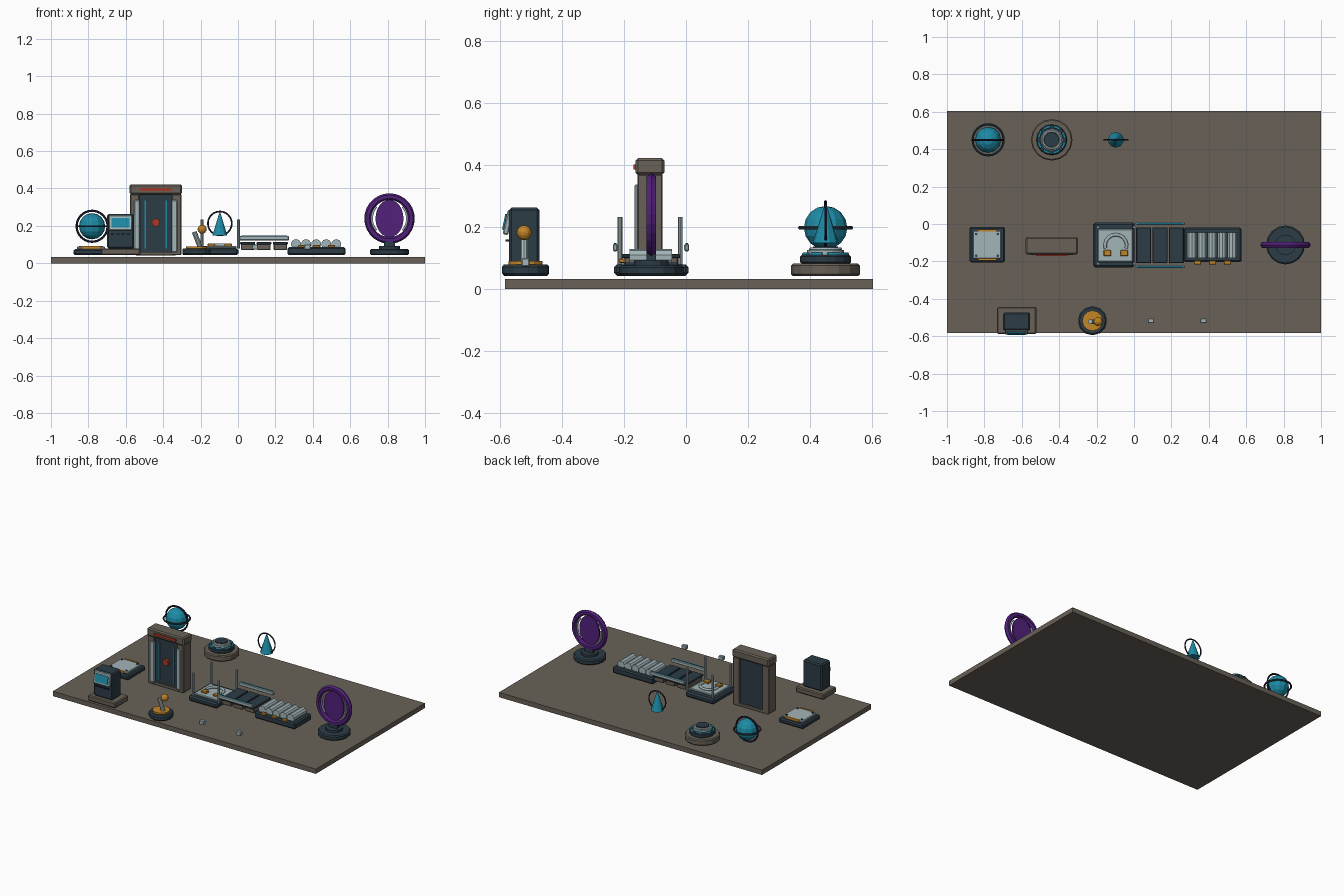
import bpy, math
from mathutils import Vector

if "Cube" in bpy.data.objects:
    bpy.data.objects.remove(bpy.data.objects["Cube"])

COL = {"stone": (.14, .12, .095), "dark": (.025, .045, .06), "light": (.36, .46, .48),
       "teal": (.012, .26, .38), "purple": (.085, .015, .2), "gold": (.55, .24, .02),
       "red": (.38, .04, .02), "navy": (.02, .015, .05)}
MATS = {}
for key, c in COL.items():
    MATS[key] = bpy.data.materials.new(key)
    MATS[key].diffuse_color = (*c, 1)


def finish(name, mat, bevel=0):
    o = bpy.context.object
    o.name = name
    o.data.materials.append(MATS[mat])
    if bevel:
        m = o.modifiers.new("bevel", "BEVEL")
        m.width, m.segments = bevel, 1
    return o


def box(name, mat, x, y, z, bevel=0, rot=(0, 0, 0)):
    """Box given as (min, max) ranges."""
    r = (x, y, z)
    bpy.ops.mesh.primitive_cube_add(size=1, location=[(a + b) / 2 for a, b in r], rotation=rot)
    o = bpy.context.object
    o.scale = [b - a for a, b in r]
    bpy.ops.object.transform_apply(location=False, rotation=False, scale=True)
    return finish(name, mat, bevel)


def disc(name, mat, x, y, z0, z1, r, n=12, r2=None, bevel=0):
    bpy.ops.mesh.primitive_cone_add(vertices=n, radius1=r, radius2=r if r2 is None else r2,
                                    depth=z1 - z0, location=(x, y, (z0 + z1) / 2))
    return finish(name, mat, bevel)


def rod(name, mat, a, b, r, n=10):
    a, b = Vector(a), Vector(b)
    d = b - a
    bpy.ops.mesh.primitive_cylinder_add(vertices=n, radius=r, depth=d.length, location=(a + b) / 2,
                                        rotation=d.to_track_quat('Z', 'Y').to_euler())
    return finish(name, mat)


def ring(name, mat, loc, R, r, upright=False, n=24, m=6):
    bpy.ops.mesh.primitive_torus_add(location=loc, major_radius=R, minor_radius=r, major_segments=n,
                                     minor_segments=m, rotation=(math.pi / 2 if upright else 0, 0, 0))
    return finish(name, mat)


def ball(name, mat, loc, r, n=12, rings=8):
    bpy.ops.mesh.primitive_uv_sphere_add(segments=n, ring_count=rings, radius=r, location=loc)
    return finish(name, mat)


def arc(name, mat, loc, R, r, a0, a1, upright=False):
    """Bent tube along part of a circle."""
    cu = bpy.data.curves.new(name, "CURVE")
    cu.dimensions = "3D"
    cu.bevel_depth, cu.bevel_resolution, cu.use_fill_caps = r, 1, True
    sp = cu.splines.new("POLY")
    sp.points.add(10)
    for i, p in enumerate(sp.points):
        a = math.radians(a0 + (a1 - a0) * i / 10)
        c, s = R * math.cos(a), R * math.sin(a)
        p.co = (c, 0, s, 1) if upright else (c, s, 0, 1)
    o = bpy.data.objects.new(name, cu)
    o.location = loc
    bpy.context.collection.objects.link(o)
    cu.materials.append(MATS[mat])


# floor slab
box("floor_slab", "stone", (-1, 1), (-.583, .603), (0, .033))

# globe with two orbit rings
ball("globe", "teal", (-.78, .45, .198), .07)
ring("globe_upright_ring", "navy", (-.78, .45, .198), .083, .006, True)
ring("globe_flat_ring", "dark", (-.78, .45, .198), .083, .006)

# round pedestal
px, py = -.44, .45
disc("pedestal_base", "stone", px, py, .042, .082, .111, 16, bevel=.006)
disc("pedestal_step", "dark", px, py, .082, .11, .082, 16, bevel=.005)
disc("pedestal_plate", "light", px, py, .11, .126, .06, 16)
ring("pedestal_light_ring", "light", (px, py, .128), .047, .007)
disc("pedestal_cap", "dark", px, py, .126, .138, .04, 16)
for i in range(8):
    arc(f"pedestal_glow_{i}", "teal", (px, py, .112), .07, .007, i * 45 + 6, i * 45 + 36)

# hovering cone in a ring
disc("hover_cone", "teal", -.097, .45, .148, .28, .042, 10, 0)
ring("hover_ring", "navy", (-.097, .45, .213), .064, .0045, True)

# floor pad
box("pad_base", "dark", (-.88, -.69), (-.205, -.015), (.043, .075), .008)
box("pad_plate", "light", (-.862, -.71), (-.187, -.036), (.075, .089), .004)
for s in (-1, 1):
    box("pad_edge", "gold", (-.835, -.735), (-.112 + s * .077 - .005, -.112 + s * .077 + .005), (.077, .092))
    for t in (-1, 1):
        disc("pad_bolt", "dark", -.786 + s * .058, -.112 + t * .058, .088, .093, .007, 8)

# doorway
box("door_panel", "dark", (-.535, -.345), (-.145, -.085), (.045, .375), .004)
box("door_lintel", "stone", (-.58, -.3), (-.163, -.07), (.368, .422), .008)
box("door_sill", "stone", (-.57, -.31), (-.155, -.075), (.043, .06))
for s in (-1, 1):
    x = -.44 + s * .112
    box("door_pillar", "stone", (x - .025, x + .025), (-.157, -.075), (.043, .37), .004)
    x = -.44 + s * .1
    box("door_rail", "light", (x - .016, x + .016), (-.166, -.15), (.06, .337), .004)
    x = -.44 + s * .056
    box("door_glow_strip", "teal", (x - .004, x + .004), (-.151, -.14), (.08, .335))
box("door_red_bar", "red", (-.525, -.355), (-.17, -.155), (.386, .402))
rod("door_button", "red", (-.44, -.162, .218), (-.44, -.14, .218), .022, 12)

# console terminal
box("console_base", "stone", (-.733, -.522), (-.588, -.444), (.043, .08), .006)
box("console_body", "dark", (-.7, -.556), (-.57, -.473), (.08, .263), .008)
tilt = (math.radians(-12), 0, 0)
box("console_screen_frame", "light", (-.69, -.566), (-.583, -.565), (.175, .255), .004, tilt)
box("console_screen", "teal", (-.676, -.58), (-.588, -.573), (.19, .242), 0, tilt)
for i in range(4):
    x = -.67 + i * .028
    box("console_key", "navy", (x - .008, x + .008), (-.582, -.565), (.153, .16))

# lever
disc("lever_base", "dark", -.222, -.517, .043, .08, .078, 12, bevel=.008)
disc("lever_collar", "gold", -.222, -.517, .08, .091, .055, 12)
rod("lever_stick", "light", (-.202, -.522, .085), (-.234, -.522, .168), .013)
ball("lever_knob", "gold", (-.192, -.522, .182), .024)

# two small floating blocks
for x in (.091, .371):
    box("float_block", "light", (x - .017, x + .017), (-.53, -.504), (.073, .1), .003)

# loading platform with four posts
box("platform_base", "dark", (-.218, .002), (-.232, .008), (.043, .08), .01)
box("platform_plate", "light", (-.193, -.008), (-.203, -.027), (.08, .092), .004)
arc("platform_arch", "light", (-.097, -.115, .098), .058, .009, -15, 195)
for s in (-1, 1):
    x = -.097 + s * .045
    box("platform_pad", "gold", (x - .02, x + .02), (-.172, -.14), (.09, .105), .003)
for x in (-.192, .002):
    for y in (-.213, -.018):
        rod("guard_post", "light", (x, y, .08), (x, y, .233), .0075, 8)

# slatted conveyor with side rails
for i in range(3):
    x = .052 + i * .087
    box("slat_block", "stone", (x - .036, x + .036), (-.2, -.025), (.07, .105), .004)
    box("slat_top", "dark", (x - .04, x + .04), (-.208, -.018), (.1, .113), .003)
for y in (-.228, .002):
    box("conveyor_rail", "light", (.008, .272), (y - .008, y + .008), (.122, .146), .004)
    box("conveyor_rail_strip", "teal", (.02, .262), (y - .004, y + .004), (.144, .149))

# roller bed
box("roller_base", "dark", (.265, .575), (-.203, -.02), (.043, .086), .008)
for i in range(5):
    x = .31 + i * .054
    rod("roller", "light", (x, -.182, .102), (x, -.045, .102), .027, 10)
for x in (.34, .42, .5):
    box("roller_clip", "gold", (x - .018, x + .018), (-.217, -.195), (.085, .098), .002)

# portal
gx, gy, gz = .81, -.112, .239
disc("portal_base", "dark", gx, gy, .043, .077, .104, 16, bevel=.007)
disc("portal_foot", "dark", gx, gy, .077, .092, .055, 12)
box("portal_stem", "dark", (gx - .03, gx + .03), (gy - .015, gy + .015), (.09, .115))
ring("portal_ring", "purple", (gx, gy, gz), .117, .018, True, 28, 6)
d = disc("portal_surface", "purple", gx, gy, gz - .006, gz + .006, 1, 24)
d.scale = (.075, .1, 1)
d.rotation_euler = (math.pi / 2, 0, 0)
for a in (0, 180):
    arc("portal_glow", "light", (gx, gy, gz), .094, .006, a - 42, a + 42, True)

for m in bpy.data.materials:
    if m.users and not m.is_grease_pencil:
        m.use_nodes = True
        m.node_tree.nodes["Principled BSDF"].inputs["Base Color"].default_value = m.diffuse_color
